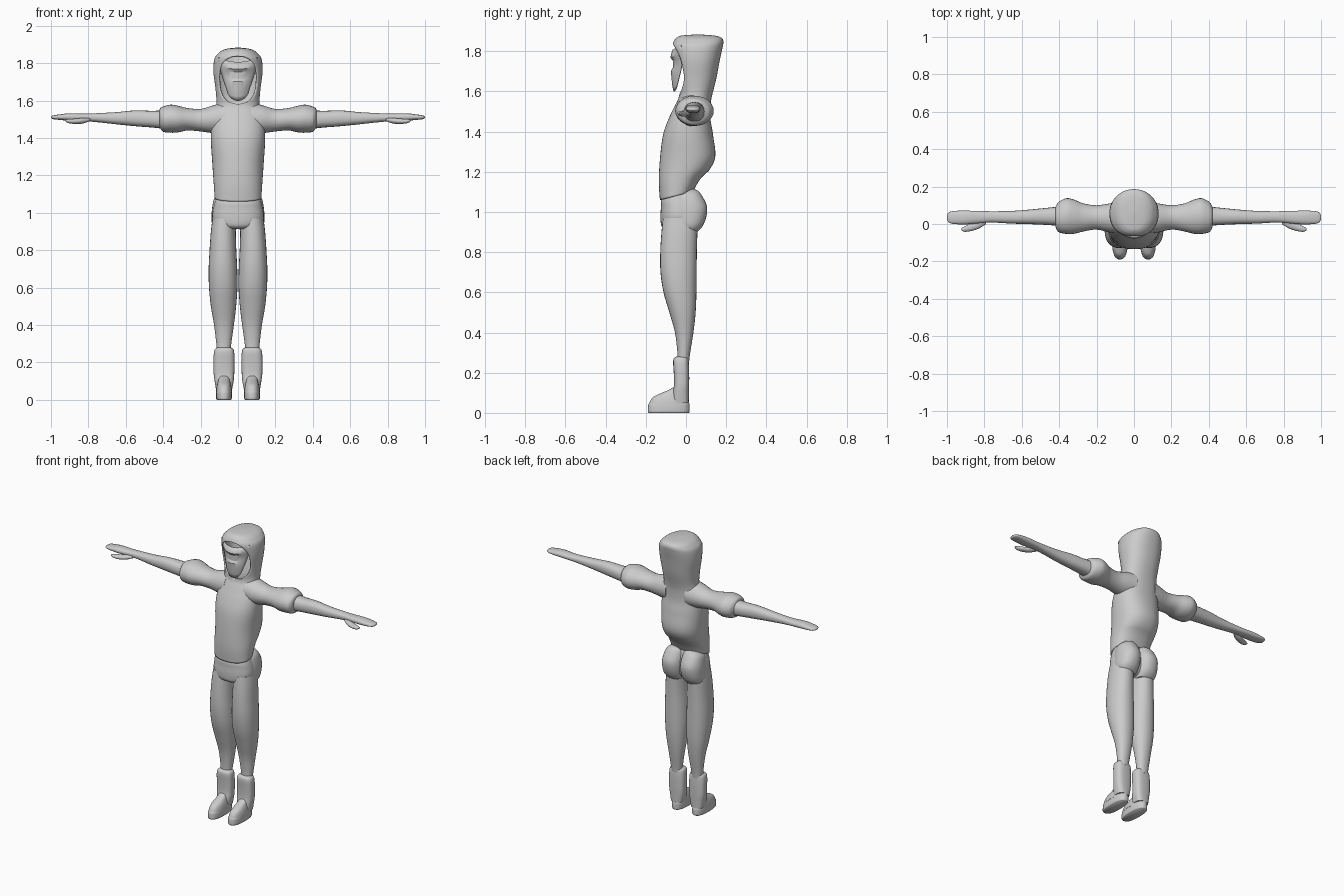
import bpy, bmesh, math

cloth = bpy.data.materials.new("light grey")
cloth.diffuse_color = (0.6, 0.6, 0.6, 1)


def finish(name, bm, mirror=False, thickness=0, angle=50):
    bmesh.ops.remove_doubles(bm, verts=bm.verts, dist=1e-5)
    bmesh.ops.recalc_face_normals(bm, faces=bm.faces)
    me = bpy.data.meshes.new(name)
    bm.to_mesh(me)
    bm.free()
    ob = bpy.data.objects.new(name, me)
    bpy.context.collection.objects.link(ob)
    me.materials.append(cloth)
    bpy.ops.object.select_all(action='DESELECT')
    bpy.context.view_layer.objects.active = ob
    ob.select_set(True)
    bpy.ops.object.shade_smooth_by_angle(angle=math.radians(angle))
    if thickness:
        mod = ob.modifiers.new("thickness", 'SOLIDIFY')
        mod.thickness, mod.offset = thickness, -1
    if mirror:
        ob.modifiers.new("mirror", 'MIRROR')
    return ob


def smooth_rings(rings, steps):
    """Catmull-Rom interpolation through the ring parameters."""
    out = []
    for i in range(len(rings) - 1):
        p0, p1 = rings[max(i - 1, 0)], rings[i]
        p2, p3 = rings[i + 1], rings[min(i + 2, len(rings) - 1)]
        for s in range(steps):
            t = s / steps
            out.append([0.5 * (2 * b + (c - a) * t + (2 * a - 5 * b + 4 * c - d) * t * t
                               + (3 * b - a - 3 * c + d) * t ** 3)
                        for a, b, c, d in zip(p0, p1, p2, p3)])
    return out + [list(rings[-1])]


def power(v, e):
    return math.copysign(abs(v) ** e, v)


def loft(name, rings, axis='Z', n=28, steps=4, e=1.0, caps=(True, True),
         opening=None, tilt=None, **kw):
    """Rings are (position, min a, max a, min b, max b); a, b are x, y or y, z."""
    bm = bmesh.new()
    rows = []
    for t, a0, a1, b0, b1 in smooth_rings(rings, steps):
        ca, ra, cb, rb = (a0 + a1) / 2, (a1 - a0) / 2, (b0 + b1) / 2, (b1 - b0) / 2
        gap = math.asin(min(0.95, opening(t) / ra)) if opening else 0
        row = []
        for k in range(n + 1):
            ang = gap + (2 * math.pi - 2 * gap) * k / n
            a = ca + ra * power(math.sin(ang), e)
            b = cb - rb * power(math.cos(ang), e)
            if axis == 'X':
                co = (t, a, b)
            else:
                co = (a, b, t + (tilt(t, b) if tilt else 0))
            row.append(bm.verts.new(co))
        rows.append(row)
    for lo, hi in zip(rows, rows[1:]):
        for k in range(n):
            bm.faces.new((lo[k], lo[k + 1], hi[k + 1], hi[k]))
    for use, row in zip(caps, (rows[0], rows[-1])):
        if use:
            bm.faces.new(row[:-1])
    return finish(name, bm, **kw)


# Hooded shirt: torso and hood in one shell with an oval face opening
def face_opening(z):
    u = (z - 1.71) / 0.128
    return 0.1 * (1 - abs(u) ** 2.6) ** 0.5 if abs(u) < 1 else 0


def hem_tilt(z, y):
    return max(0, 1.2 - z) / 0.14 * 0.25 * (y + 0.13)


shirt = [(1.06, -.125, .125, -.13, .035), (1.15, -.13, .13, -.135, .075),
         (1.26, -.137, .137, -.13, .143), (1.38, -.145, .145, -.115, .135),
         (1.46, -.143, .143, -.088, .122), (1.53, -.128, .128, -.055, .122),
         (1.58, -.115, .115, -.035, .13), (1.66, -.12, .12, -.045, .15),
         (1.75, -.131, .131, -.058, .167), (1.82, -.127, .127, -.068, .182),
         (1.85, -.108, .108, -.06, .186), (1.868, -.085, .085, -.045, .175),
         (1.878, -.055, .055, -.02, .14), (1.883, -.01, .01, .05, .07)]
loft("hooded_shirt", shirt, n=44, steps=6, e=0.88, caps=(False, True),
     opening=face_opening, tilt=hem_tilt, thickness=0.01)

# Face mask: curved sheet with brow, visor and chin
bm = bmesh.new()
mask = [  # height, half width, front y, side y, corner lift
    (1.60, .035, -.055, -.045, .015), (1.625, .05, -.062, -.04, .01),
    (1.665, .063, -.066, -.03, .01), (1.70, .075, -.07, -.022, .01),
    (1.715, .08, -.06, -.02, .01), (1.755, .092, -.06, -.018, .01),
    (1.77, .096, -.072, -.018, .012), (1.805, .102, -.062, -.022, .025)]
grid = [[bm.verts.new((w * u / 6, yf + (ys - yf) * (u / 6) ** 2, z + lift * (u / 6) ** 2))
         for u in range(-6, 7)] for z, w, yf, ys, lift in mask]
for lo, hi in zip(grid, grid[1:]):
    for k in range(12):
        bm.faces.new((lo[k], lo[k + 1], hi[k + 1], hi[k]))
finish("face_mask", bm, thickness=0.006, angle=25)

# Sleeves with a puffed cuff
loft("sleeve", [(.07, -.05, .12, 1.42, 1.59), (.13, -.045, .11, 1.425, 1.575),
                (.2, -.03, .1, 1.435, 1.555), (.27, -.04, .11, 1.44, 1.56),
                (.32, -.052, .13, 1.43, 1.572), (.36, -.053, .138, 1.428, 1.578),
                (.4, -.045, .12, 1.433, 1.568), (.415, -.028, .1, 1.45, 1.56),
                (.42, -.01, .09, 1.46, 1.548)], axis='X', mirror=True)

# Arms ending in flat mitten hands
loft("arm", [(.38, -.012, .095, 1.447, 1.55), (.45, -.006, .088, 1.455, 1.545),
             (.55, -.001, .078, 1.463, 1.547), (.65, .002, .07, 1.473, 1.538),
             (.76, .008, .068, 1.485, 1.532), (.83, .004, .07, 1.49, 1.53),
             (.9, -.002, .071, 1.492, 1.532), (.96, 0, .07, 1.497, 1.525),
             (.99, .008, .062, 1.501, 1.52), (1.0, .025, .045, 1.507, 1.514)],
     axis='X', n=20, e=0.85, mirror=True)
loft("thumb", [(.79, .0, .025, 1.49, 1.505), (.83, -.025, .02, 1.477, 1.507),
               (.87, -.038, .005, 1.475, 1.503), (.905, -.042, -.012, 1.479, 1.502),
               (.922, -.034, -.022, 1.488, 1.496)], axis='X', n=14, mirror=True)

# Pelvis and seat
loft("pelvis", [(.912, -.05, .05, -.1, .02), (.93, -.11, .11, -.122, .045),
                (.97, -.136, .136, -.127, .06), (1.02, -.133, .133, -.125, .06),
                (1.06, -.124, .124, -.122, .05), (1.1, -.115, .115, -.09, .035)],
     n=36, e=0.85)
loft("seat", [(.9, .015, .12, -.03, .055), (.93, .002, .138, -.06, .083),
              (.98, -.004, .141, -.07, .102), (1.03, -.003, .138, -.07, .104),
              (1.08, .003, .126, -.06, .08), (1.105, .02, .1, -.03, .06),
              (1.113, .045, .075, 0, .04)], e=0.9, mirror=True)

# Trouser legs
loft("leg", [(.25, .042, .112, -.045, .015), (.3, .036, .116, -.043, .021),
             (.4, .022, .128, -.055, .037), (.5, .01, .145, -.083, .048),
             (.6, .003, .155, -.112, .052), (.7, .004, .157, -.127, .053),
             (.8, .009, .152, -.128, .054), (.9, .012, .145, -.122, .057),
             (.97, .012, .136, -.115, .06)], e=0.92, mirror=True)

# Boots: shaft, foot and sole
loft("boot_shaft", [(.05, .033, .117, -.07, .014), (.1, .023, .125, -.066, .015),
                    (.14, .02, .13, -.06, .016), (.2, .019, .131, -.061, .016),
                    (.25, .02, .129, -.064, .014), (.272, .026, .122, -.06, .01),
                    (.28, .04, .108, -.048, .0)], e=0.7, mirror=True)
loft("boot_foot", [(.04, .032, .118, -.185, .014), (.06, .034, .116, -.178, .014),
                   (.08, .038, .112, -.162, .013), (.098, .043, .107, -.125, .012),
                   (.115, .046, .104, -.085, .01), (.135, .05, .1, -.05, .0)],
     e=0.85, mirror=True)
loft("boot_sole", [(0, .037, .113, -.186, .014), (.008, .033, .117, -.19, .018),
                   (.038, .033, .117, -.188, .018), (.05, .036, .114, -.182, .015)],
     e=0.8, mirror=True)
